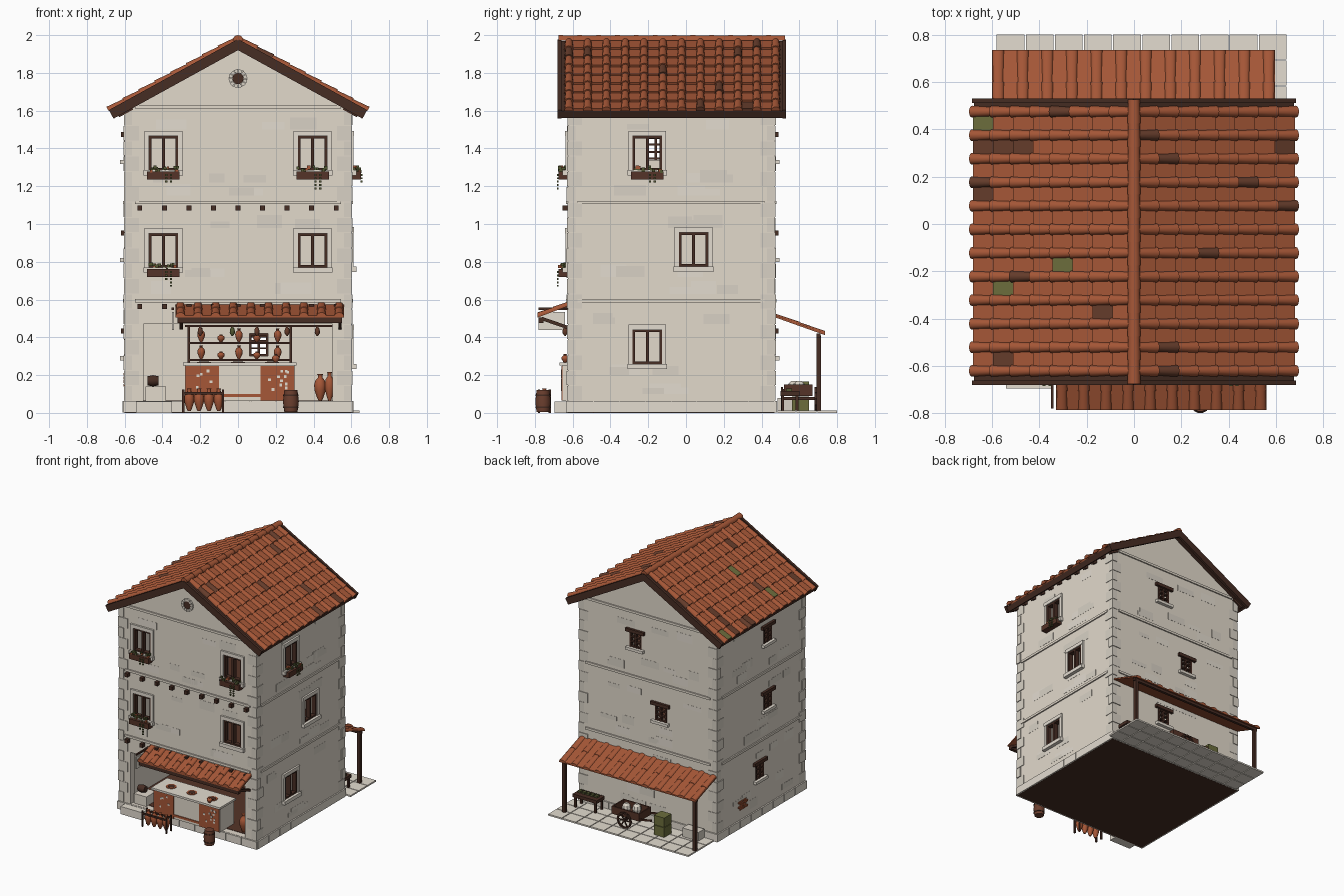
import bpy, bmesh, math, random
from mathutils import Vector

if "Cube" in bpy.data.objects:
    bpy.data.objects.remove(bpy.data.objects["Cube"])

random.seed(4)
COLORS = {
    "plaster": (0.76, 0.695, 0.60), "stone": (0.69, 0.64, 0.56), "pale_stone": (0.77, 0.715, 0.63),
    "terracotta": (0.38, 0.095, 0.038), "burnt_tile": (0.13, 0.045, 0.024), "dark_wood": (0.062, 0.026, 0.017),
    "moss": (0.15, 0.155, 0.045), "leaf": (0.085, 0.095, 0.032), "barrel_wood": (0.15, 0.05, 0.028),
    "red_brown_wood": (0.09, 0.034, 0.021)}
NAMES = list(COLORS)
MATS = []
for n, c in COLORS.items():
    m = bpy.data.materials.new(n)
    m.diffuse_color = (*c, 1)
    m.use_nodes = True
    m.node_tree.nodes["Principled BSDF"].inputs["Base Color"].default_value = m.diffuse_color
    MATS.append(m)

# wall name -> mapping of (along, outward, up) to a point
WALLS = {"front": lambda u, o, v: (u, -0.625 - o, v), "back": lambda u, o, v: (u, 0.47 + o, v),
         "right": lambda u, o, v: (0.6 + o, u, v), "left": lambda u, o, v: (-0.6 - o, u, v)}


class Part:
    def __init__(self, name):
        self.name, self.bm = name, bmesh.new()

    def loft(self, rings, mat):
        rows = [[self.bm.verts.new(p) for p in r] for r in rings]
        n = len(rows[0])
        faces = [self.bm.faces.new((a[i], a[(i + 1) % n], b[(i + 1) % n], b[i]))
                 for a, b in zip(rows, rows[1:]) for i in range(n)]
        faces += [self.bm.faces.new(rows[0][::-1]), self.bm.faces.new(rows[-1])]
        for f in faces:
            f.material_index = NAMES.index(mat)

    def box(self, x0, x1, y0, y1, z0, z1, mat):
        self.loft([[(x0, y0, z), (x1, y0, z), (x1, y1, z), (x0, y1, z)] for z in (z0, z1)], mat)

    def wbox(self, wall, u0, u1, o0, o1, v0, v1, mat):
        a, b = WALLS[wall](u0, o0, v0), WALLS[wall](u1, o1, v1)
        r = [sorted(t) for t in zip(a, b)]
        self.box(*r[0], *r[1], *r[2], mat)

    def lathe(self, prof, loc, mat, axis="z", n=12):
        rings = []
        for r, h in prof:
            ring = []
            for i in range(n):
                a = 2 * math.pi * i / n
                p = (r * math.cos(a), r * math.sin(a), h)
                p = {"z": p, "x": (p[2], p[0], p[1]), "y": (p[0], p[2], p[1])}[axis]
                ring.append(Vector(p) + Vector(loc))
            rings.append(ring)
        self.loft(rings, mat)

    def bar(self, p, q, w, mat):
        p, q = Vector(p), Vector(q)
        d = (q - p).normalized()
        s = d.cross(Vector((0, 0, 1)) if abs(d.z) < 0.9 else Vector((1, 0, 0))).normalized() * w / 2
        t = d.cross(s)
        self.loft([[c + s + t, c + s - t, c - s - t, c - s + t] for c in (p, q)], mat)

    def done(self, smooth=False):
        bmesh.ops.recalc_face_normals(self.bm, faces=self.bm.faces)
        me = bpy.data.meshes.new(self.name)
        self.bm.to_mesh(me)
        self.bm.free()
        for m in MATS:
            me.materials.append(m)
        ob = bpy.data.objects.new(self.name, me)
        bpy.context.collection.objects.link(ob)
        bpy.ops.object.select_all(action="DESELECT")
        ob.select_set(True)
        bpy.context.view_layer.objects.active = ob
        if smooth:
            bpy.ops.object.shade_smooth_by_angle(angle=math.radians(40))
        return ob


# windows: wall, centre along wall, bottom, flower box
BIG = [("front", -0.395, 1.285, 1), ("front", 0.395, 1.285, 1), ("front", -0.395, 0.77, 1), ("front", 0.395, 0.77, 0),
       ("right", -0.205, 1.285, 1), ("right", 0.04, 0.775, 0), ("right", -0.205, 0.26, 0)]
SMALL = [("back", 0.11, 1.34), ("back", -0.11, 0.82), ("back", 0.11, 0.30),
         ("left", -0.16, 1.34), ("left", -0.16, 0.82), ("left", -0.06, 0.30)]

# hollow house body: rooms and openings are cut out
rooms = Part("room_cutter")
for z0, z1 in ((0.06, 0.56), (0.62, 1.08), (1.14, 1.58)):
    rooms.box(-0.55, 0.55, -0.575, 0.42, z0, z1, "plaster")
holes = Part("opening_cutter")
for w, u, v, _ in BIG:
    holes.wbox(w, u - 0.075, u + 0.075, -0.08, 0.05, v, v + 0.18, "plaster")
for w, u, v in SMALL:
    holes.wbox(w, u - 0.05, u + 0.05, -0.08, 0.05, v, v + 0.12, "plaster")
holes.wbox("front", -0.5, 0.5, -0.08, 0.05, 0.064, 0.47, "plaster")
body = Part("house_walls")
body.loft([[(-0.6, y, 0.05), (0.6, y, 0.05), (0.6, y, 1.607), (0, y, 1.937), (-0.6, y, 1.607)] for y in (-0.625, 0.47)], "plaster")
cutters = [rooms.done(), holes.done()]
body = body.done()
for c in cutters:
    c.hide_render = True
    mod = body.modifiers.new("cut", "BOOLEAN")
    mod.operation, mod.solver, mod.object = "DIFFERENCE", "EXACT", c
    bpy.ops.object.modifier_apply(modifier=mod.name)
    bpy.data.objects.remove(c)

# base slab, plinth blocks and wooden floors
p = Part("plinth_and_floors")
p.box(-0.6, 0.6, -0.625, 0.47, 0, 0.004, "dark_wood")
p.box(-0.605, 0.605, -0.63, 0.475, 0.004, 0.06, "pale_stone")
for z in (0.06, 0.62, 1.14):
    p.box(-0.549, 0.549, -0.574, 0.419, z, z + 0.006, "red_brown_wood")
for w, a, b, n in (("front", -0.61, 0.61, 9), ("back", -0.61, 0.61, 9), ("right", -0.625, 0.47, 8), ("left", -0.625, 0.47, 8)):
    s = (b - a) / n
    for i in range(n):
        p.wbox(w, a + i * s, a + (i + 1) * s - 0.003, -0.01, 0.011, 0.001, 0.062, "pale_stone")
p.done()

# corner stones, string courses, plaster patches and exposed bricks
p = Part("stone_trim")
for i in range(19):
    z, k = 0.066 + i * 0.081, i % 2
    for sx in (-1, 1):
        for y, d in ((-0.625, 1), (0.47, -1)):
            o = random.uniform(0.002, 0.007)
            lx, ly = (0.075, 0.04) if k else (0.04, 0.075)
            x = sorted((sx * (0.6 + o), sx * (0.6 - lx)))
            yy = sorted((y - d * o, y + d * ly))
            p.box(*x, *yy, z, z + 0.076, "stone")
for w, a, b in (("front", -0.545, 0.545), ("back", -0.545, 0.545), ("right", -0.575, 0.415), ("left", -0.575, 0.415)):
    for z in (0.585, 1.105) + ((1.612,) if w in ("front", "back") else ()):
        p.wbox(w, a, b, -0.01, 0.01, z, z + 0.018, "plaster")
    for z in (0.63, 0.72, 0.98, 1.15, 1.22, 1.5) + (() if w == "front" else (0.1, 0.2, 0.47)):
        for i in range(3):
            u = random.uniform(a + 0.07, b - 0.24)
            p.wbox(w, u, u + random.uniform(0.08, 0.17), -0.005, 0.0012, z, z + random.uniform(0.03, 0.07), random.choice(("stone", "pale_stone")))
for i in range(8):
    u, z = 0.09 + 0.052 * (i % 2) + 0.02 * (i // 2 % 2), 0.14 + 0.019 * (i // 2)
    p.wbox("left", u, u + 0.046, -0.005, 0.006, z, z + 0.014, "terracotta")
p.done()

# round gable vent
p = Part("gable_vent")
p.lathe([(0.03, -0.635), (0.03, -0.615)], (0, 0, 1.77), "dark_wood", "y", 12)
for i in range(12):
    r = [(r_ * math.cos(t), r_ * math.sin(t)) for r_, t in
         ((ra, math.pi / 6 * (i + f)) for ra, f in ((0.031, 0), (0.05, 0), (0.05, 0.88), (0.031, 0.88)))]
    p.loft([[(x, y, 1.77 + z) for x, z in r] for y in (-0.638, -0.62)], "stone")
p.done()

# windows with frames, sills and flower boxes
p, fl = Part("windows"), Part("flower_boxes")
for w, u, v, flower in BIG:
    t = v + 0.18
    for a, b, c, d in ((-0.077, -0.064, v, t), (0.064, 0.077, v, t), (-0.064, 0.064, t - 0.013, t), (-0.064, 0.064, v, v + 0.012), (-0.008, 0.008, v, t)):
        p.wbox(w, u + a, u + b, -0.03, 0.006, c, d, "dark_wood")
    for a, b, c, d, o in ((-0.1, -0.078, v, t, 0.012), (0.078, 0.1, v, t, 0.012), (-0.1, 0.1, t, t + 0.028, 0.015), (-0.105, 0.105, v - 0.028, v, 0.028)):
        p.wbox(w, u + a, u + b, -0.005, o, c, d, "pale_stone")
    if flower:
        fl.wbox(w, u - 0.086, u + 0.086, 0.002, 0.05, v - 0.05, v - 0.008, "red_brown_wood")
        for i in range(18):
            a, o, s = u + random.uniform(-0.078, 0.078), random.uniform(0.01, 0.045), random.uniform(0.005, 0.01)
            z = v + random.uniform(-0.008, 0.018)
            fl.wbox(w, a - s, a + s, o - s, o + s, z - s, z + s, "terracotta" if i % 5 == 4 else "leaf")
        for a in (0.015, 0.04):
            for k in range(random.randint(3, 5)):
                fl.wbox(w, u + a - 0.006, u + a + 0.006, 0.049, 0.058, v - 0.03 - k * 0.018, v - 0.02 - k * 0.018, "leaf")
for w, u, v in SMALL:
    t = v + 0.12
    p.wbox(w, u - 0.08, u + 0.08, -0.01, 0.02, t, t + 0.026, "dark_wood")
    p.wbox(w, u - 0.075, u + 0.075, -0.01, 0.025, v - 0.022, v, "pale_stone")
    for a in (-0.045, 0, 0.045):
        p.wbox(w, u + a - 0.006, u + a + 0.006, -0.02, 0.004, v, t, "dark_wood")
    for z in (v + 0.006, v + 0.042, v + 0.08, t - 0.006):
        p.wbox(w, u - 0.05, u + 0.05, -0.02, 0.003, z - 0.005, z + 0.005, "dark_wood")
p.done()
fl.done()

# projecting beam ends
p = Part("beam_ends")
for i in range(9):
    for z in (1.085, 0.563):
        p.wbox("front", -0.533 + i * 0.13, -0.507 + i * 0.13, -0.02, 0.03, z - 0.014, z + 0.014, "dark_wood")
p.done()

# main roof: deck, bargeboards, rafters, pan tiles and round cover tiles
ANG = math.atan(0.55)
C, S = math.cos(ANG), math.sin(ANG)


def slope(side, d, y, h):
    return (side * (d * C + h * S), y, 1.968 - d * S + h * C)


def tile_color(x, y):
    moss = ((-0.64, 0.43), (-0.3, -0.17), (-0.56, -0.27))
    burnt = ((0.055, 0.375), (0.13, 0.28), (0.48, 0.18), (0.65, 0.08), (0.3, -0.12), (0.13, -0.52), (0.13, -0.615), (0.64, 0.33),
             (-0.31, 0.475), (-0.63, 0.33), (-0.55, 0.33), (-0.47, 0.33), (-0.65, 0.18), (-0.64, 0.13), (-0.48, -0.22), (-0.12, -0.37), (-0.56, -0.57))
    for pts, col in ((moss, "moss"), (burnt, "burnt_tile")):
        if any(abs(x - a) < 0.043 and abs(y - b) < 0.026 for a, b in pts):
            return col
    return "terracotta"


frame, pans, covers = Part("roof_frame"), Part("pan_tiles"), Part("cover_tiles")
for s in (-1, 1):
    def plank(d0, d1, y0, y1, h0, h1, mat="dark_wood"):
        frame.loft([[slope(s, d, y0, h0), slope(s, d, y1, h0), slope(s, d, y1, h1), slope(s, d, y0, h1)] for d in (d0, d1)], mat)
    plank(0, 0.765, -0.66, 0.51, -0.03, 0)
    plank(0, 0.775, -0.68, -0.66, -0.042, 0.01)
    plank(0, 0.775, 0.51, 0.53, -0.042, 0.01)
    plank(0.755, 0.77, -0.66, 0.51, -0.04, 0)
    for i in range(12):
        yc = -0.62 + i * 0.0995
        plank(0.66, 0.745, yc - 0.012, yc + 0.012, -0.05, -0.03)
        for j in range(8):
            d0, d1 = j * 0.096, (j + 1) * 0.096
            xm = s * (d0 + d1) / 2 * C
            covers.loft([[slope(s, d, yc + r * math.cos(k * math.pi / 6), 0.006 + r * math.sin(k * math.pi / 6)) for k in range(7)]
                         for d, r in ((d0, 0.018), (d1 + 0.01, 0.025))], tile_color(xm, yc))
            if i < 11:
                y0, y1 = yc + 0.004, yc + 0.0955
                pans.loft([[slope(s, d, y0, -0.004), slope(s, d, y1, -0.004), slope(s, d, y1, h), slope(s, d, y0, h)]
                           for d, h in ((d0, 0.003), (d1, 0.014))], tile_color(xm, yc + 0.05))
frame.done()
pans.done()
covers.done(True)
p = Part("ridge_tiles")
for i in range(12):
    y = -0.675 + i * 0.1
    p.loft([[(r * math.cos(k * math.pi / 8), yy, 1.972 + r * math.sin(k * math.pi / 8)) for k in range(9)] for yy, r in ((y, 0.028), (y + 0.1, 0.025))], "terracotta")
p.done(True)


# lean-to tiled roofs over the shop front and the rear yard
def lean_to(name, x0, x1, ya, za, yb, zb, n, rows, r, flat=1.0):
    p = Part(name)
    p.loft([[(x0, y, z), (x1, y, z), (x1, y, z + 0.01), (x0, y, z + 0.01)] for y, z in ((ya, za), (yb, zb))], "terracotta")
    for i in range(n):
        xc = x0 + r + (x1 - x0 - 2 * r) * i / (n - 1)
        for j in range(rows):
            ends = []
            for t, q in ((j / rows, 0.82), ((j + 1) / rows, 1.0)):
                y, z = ya + (yb - ya) * t, za + (zb - za) * t + 0.007
                ends.append([(xc + r * q * math.cos(k * math.pi / 6), y, z + flat * r * q * math.sin(k * math.pi / 6)) for k in range(7)])
            p.loft(ends, "terracotta")
    p.done(True)


lean_to("shop_awning", -0.33, 0.56, -0.625, 0.565, -0.785, 0.505, 10, 2, 0.025, 0.8)
lean_to("yard_canopy", -0.6, 0.595, 0.465, 0.508, 0.735, 0.412, 12, 2, 0.026, 0.6)
p = Part("awning_and_canopy_timber")
p.box(-0.32, 0.55, -0.78, -0.755, 0.476, 0.504, "dark_wood")
for x in (-0.3, 0.54):
    p.bar((x, -0.765, 0.5), (x, -0.62, 0.45), 0.018, "dark_wood")
p.box(-0.59, 0.59, 0.692, 0.712, 0.4, 0.42, "dark_wood")
for x in (-0.57, 0.57):
    p.box(x - 0.012, x + 0.012, 0.69, 0.714, 0.01, 0.41, "dark_wood")
p.done()
p = Part("hanging_sign")
p.box(-0.35, -0.34, -0.78, -0.64, 0.44, 0.535, "pale_stone")
p.box(-0.351, -0.339, -0.78, -0.62, 0.545, 0.557, "dark_wood")
p.done()

# shop counter with painted panels, serving holes and step
p = Part("shop_counter")
p.box(-0.28, 0.3, -0.655, -0.48, 0.064, 0.25, "plaster")
p.box(-0.29, 0.31, -0.67, -0.47, 0.25, 0.266, "pale_stone")
for x0, x1, z0, z1 in ((-0.278, -0.1, 0.066, 0.249), (0.12, 0.298, 0.066, 0.249), (-0.1, 0.12, 0.083, 0.1)):
    p.box(x0, x1, -0.66, -0.65, z0, z1, "terracotta")
for x, n in ((-0.19, 5), (0.205, 11)):
    for i in range(n):
        a, z = x + random.uniform(-0.06, 0.06), random.uniform(0.12, 0.235)
        p.box(a - 0.007, a + 0.007, -0.663, -0.655, z - 0.007, z + 0.007, "pale_stone")
for x in (-0.18, 0.0, 0.18):
    p.lathe([(0.038, 0.26), (0.038, 0.27)], (x, -0.575, 0), "terracotta")
    p.lathe([(0.026, 0.26), (0.026, 0.272)], (x, -0.575, 0), "dark_wood")
p.box(-0.54, -0.35, -0.695, -0.6, 0, 0.06, "pale_stone")
p.box(-0.49, -0.38, -0.6, -0.48, 0.06, 0.14, "plaster")
p.done()

# pots on shelves, hanging rail, floor and outdoor rack
JAR = ((0.3, 0), (0.55, 0.12), (0.95, 0.4), (1, 0.58), (0.8, 0.75), (0.4, 0.85), (0.38, 0.95), (0.52, 1))
jars, wood = Part("clay_jars"), Part("shelves_and_racks")


def jar(x, y, z, r, h):
    jars.lathe([(a * r, b * h) for a, b in JAR], (x, y, z), "terracotta", n=10)


for x in (-0.26, 0.28):
    wood.box(x - 0.007, x + 0.007, 0.29, 0.4, 0.064, 0.46, "dark_wood")
for z in (0.28, 0.37):
    wood.box(-0.26, 0.28, 0.29, 0.4, z - 0.006, z + 0.006, "dark_wood")
    for i, x in enumerate((-0.195, -0.09, 0.005, 0.1, 0.21)):
        jar(x, 0.34, z + 0.006, 0.02, 0.07 if i % 2 == 0 else 0.04)
wood.box(-0.28, 0.5, -0.645, -0.635, 0.455, 0.465, "dark_wood")
for i, x in enumerate((-0.2, -0.03, 0.1, 0.26, 0.42)):
    jars.lathe([(0.004, 0), (0.014, 0.015), (0.012, 0.035), (0.003, 0.05)], (x, -0.64, 0.408), "leaf" if i == 1 else "burnt_tile", n=8)
jar(0.435, -0.55, 0.066, 0.032, 0.14)
jar(0.485, -0.56, 0.066, 0.026, 0.15)
jar(0.2, -0.64, 0.266, 0.02, 0.045)
for i in range(4):
    jar(-0.258 + i * 0.052, -0.75, 0.01, 0.027, 0.12)
for y in (-0.778, -0.722):
    wood.box(-0.295, -0.075, y - 0.005, y + 0.005, 0.098, 0.11, "dark_wood")
    for x in (-0.29, -0.08):
        wood.box(x - 0.006, x + 0.006, y - 0.006, y + 0.006, 0, 0.125, "dark_wood")
jars.done(True)
wood.done()

# barrels
p = Part("barrels")
p.lathe([(0.035, 0.005), (0.042, 0.06), (0.035, 0.12)], (0.28, -0.757, 0), "barrel_wood", n=14)
for z in (0.025, 0.09):
    p.lathe([(0.041, z), (0.0415, z + 0.008)], (0.28, -0.757, 0), "dark_wood", n=14)
p.lathe([(0.024, -0.03), (0.03, 0), (0.024, 0.03)], (-0.45, -0.55, 0.17), "dark_wood", "x")
p.done(True)

# yard paving
p = Part("paving")
for i in range(10):
    for y0, y1 in ((0.485, 0.58), (0.585, 0.69), (0.695, 0.8)):
        p.box(-0.58 + i * 0.123, -0.463 + i * 0.123, y0, y1, 0, 0.012, "pale_stone")
p.done()

# yard goods: hand cart, bench, crates and stone block
p = Part("hand_cart")
p.box(-0.06, 0.18, 0.52, 0.67, 0.09, 0.1, "red_brown_wood")
for y in (0.52, 0.66):
    p.box(-0.06, 0.18, y, y + 0.01, 0.1, 0.15, "red_brown_wood")
    p.bar((-0.16, y, 0.12), (-0.05, y, 0.1), 0.012, "red_brown_wood")
for x in (-0.06, 0.17):
    p.box(x, x + 0.01, 0.52, 0.67, 0.1, 0.15, "red_brown_wood")
for y in (0.508, 0.685):
    c = Vector((0.06, y, 0.075))
    pts = [c + Vector((0.057 * math.cos(k * math.pi / 6), 0, 0.057 * math.sin(k * math.pi / 6))) for k in range(12)]
    for k in range(12):
        p.bar(pts[k], pts[(k + 1) % 12], 0.012, "dark_wood")
        if k % 2 == 0:
            p.bar(c, pts[k], 0.008, "dark_wood")
p.bar((0.06, 0.505, 0.075), (0.06, 0.695, 0.075), 0.016, "dark_wood")
for x, y in ((0.03, 0.57), (0.1, 0.6)):
    p.lathe([(0.025, 0.1), (0.035, 0.13), (0.028, 0.155), (0.012, 0.17)], (x, y, 0), "stone", n=8)
p.done()
p = Part("bench_and_crates")
p.box(0.36, 0.57, 0.5, 0.6, 0.09, 0.115, "dark_wood")
for x in (0.37, 0.545):
    for y in (0.505, 0.58):
        p.box(x, x + 0.015, y, y + 0.015, 0.012, 0.09, "dark_wood")
for i in range(5):
    p.box(0.385 + i * 0.036, 0.41 + i * 0.036, 0.53, 0.56, 0.115, 0.13, "leaf")
for z0, z1 in ((0.012, 0.088), (0.092, 0.165)):
    p.box(-0.265, -0.175, 0.56, 0.65, z0, z1, "moss")
p.box(-0.5, -0.36, 0.485, 0.56, 0.012, 0.08, "stone")
p.done()
